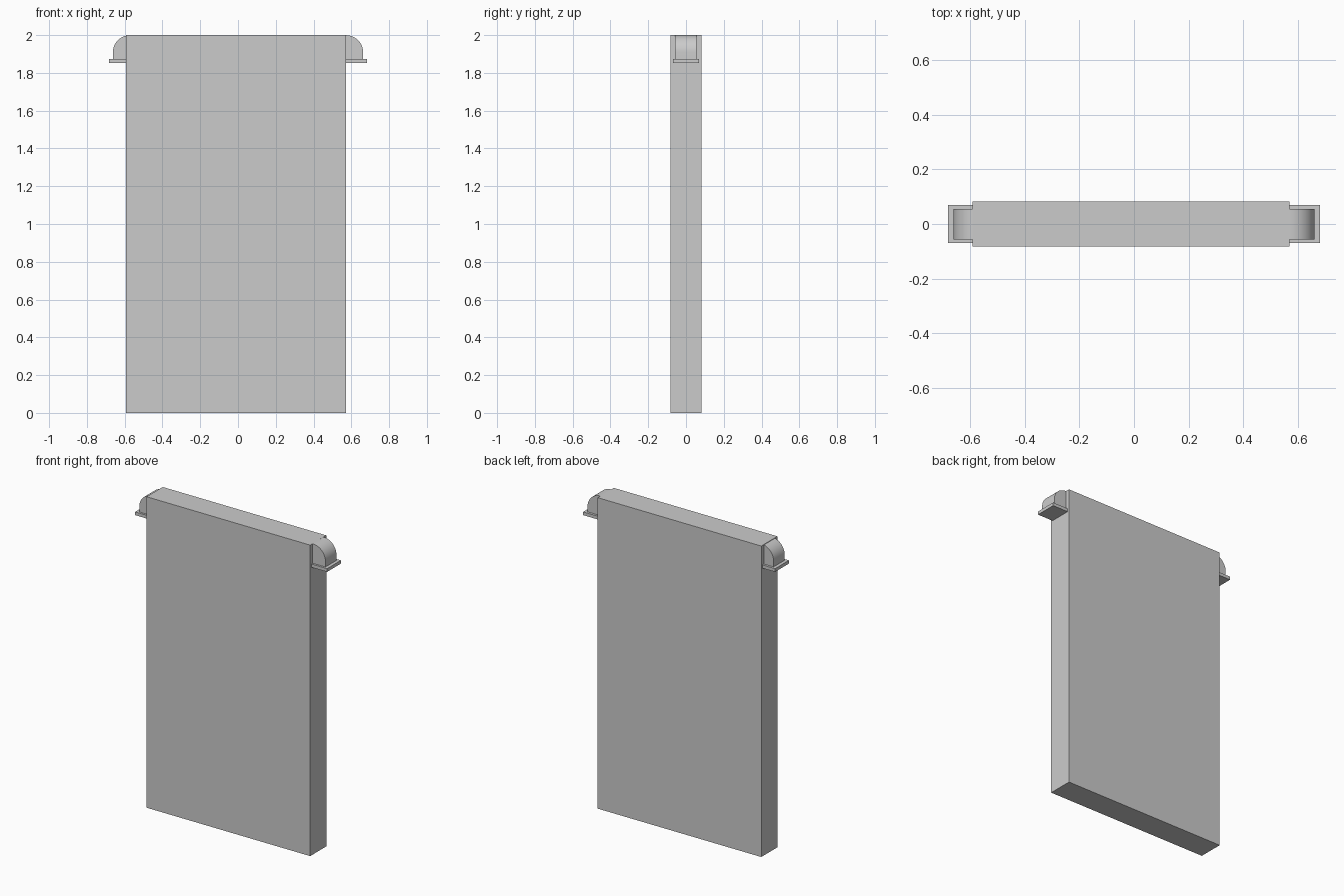
import bpy, bmesh, math

if "Cube" in bpy.data.objects:
    bpy.data.objects.remove(bpy.data.objects["Cube"])

PANEL_L, PANEL_R = -0.593, 0.571
HALF_D = 0.082


def box(name, x0, x1, y0, y1, z0, z1):
    bpy.ops.mesh.primitive_cube_add(size=1, location=((x0 + x1) / 2, (y0 + y1) / 2, (z0 + z1) / 2))
    ob = bpy.context.object
    ob.name = name
    ob.scale = (x1 - x0, y1 - y0, z1 - z0)
    bpy.ops.object.transform_apply(location=False, rotation=False, scale=True)
    return ob


def extrude_y(name, profile, y0, y1):
    """Extrude an x-z outline along y."""
    bm = bmesh.new()
    face = bm.faces.new([bm.verts.new((x, y0, z)) for x, z in profile])
    ext = bmesh.ops.extrude_face_region(bm, geom=[face])
    moved = [v for v in ext["geom"] if isinstance(v, bmesh.types.BMVert)]
    bmesh.ops.translate(bm, verts=moved, vec=(0, y1 - y0, 0))
    bmesh.ops.recalc_face_normals(bm, faces=bm.faces)
    mesh = bpy.data.meshes.new(name)
    bm.to_mesh(mesh)
    bm.free()
    ob = bpy.data.objects.new(name, mesh)
    bpy.context.collection.objects.link(ob)
    bpy.ops.object.select_all(action='DESELECT')
    ob.select_set(True)
    bpy.context.view_layer.objects.active = ob
    bpy.ops.object.shade_smooth_by_angle(angle=math.radians(35))
    return ob


# Main slab
box("panel", PANEL_L, PANEL_R, -HALF_D, HALF_D, 0, 2)

# Rounded shoulder and flange at each end
R = 0.09
for label, s, edge in (("left", -1, PANEL_L), ("right", 1, PANEL_R)):
    outer = 0.662
    inner = edge - s * 0.03
    cx = s * (outer - R)
    top = 1.9995
    arc = [(cx + s * R * math.sin(a), top - R + R * math.cos(a))
           for a in (math.pi / 2 * i / 16 for i in range(17))]
    profile = [(inner, 1.865), (inner, top)] + arc + [(s * outer, 1.865)]
    extrude_y(label + "_shoulder", profile, -0.057, 0.055)
    xs = sorted((edge - s * 0.01, s * 0.683))
    box(label + "_flange", xs[0], xs[1], -0.07, 0.07, 1.853, 1.874)
